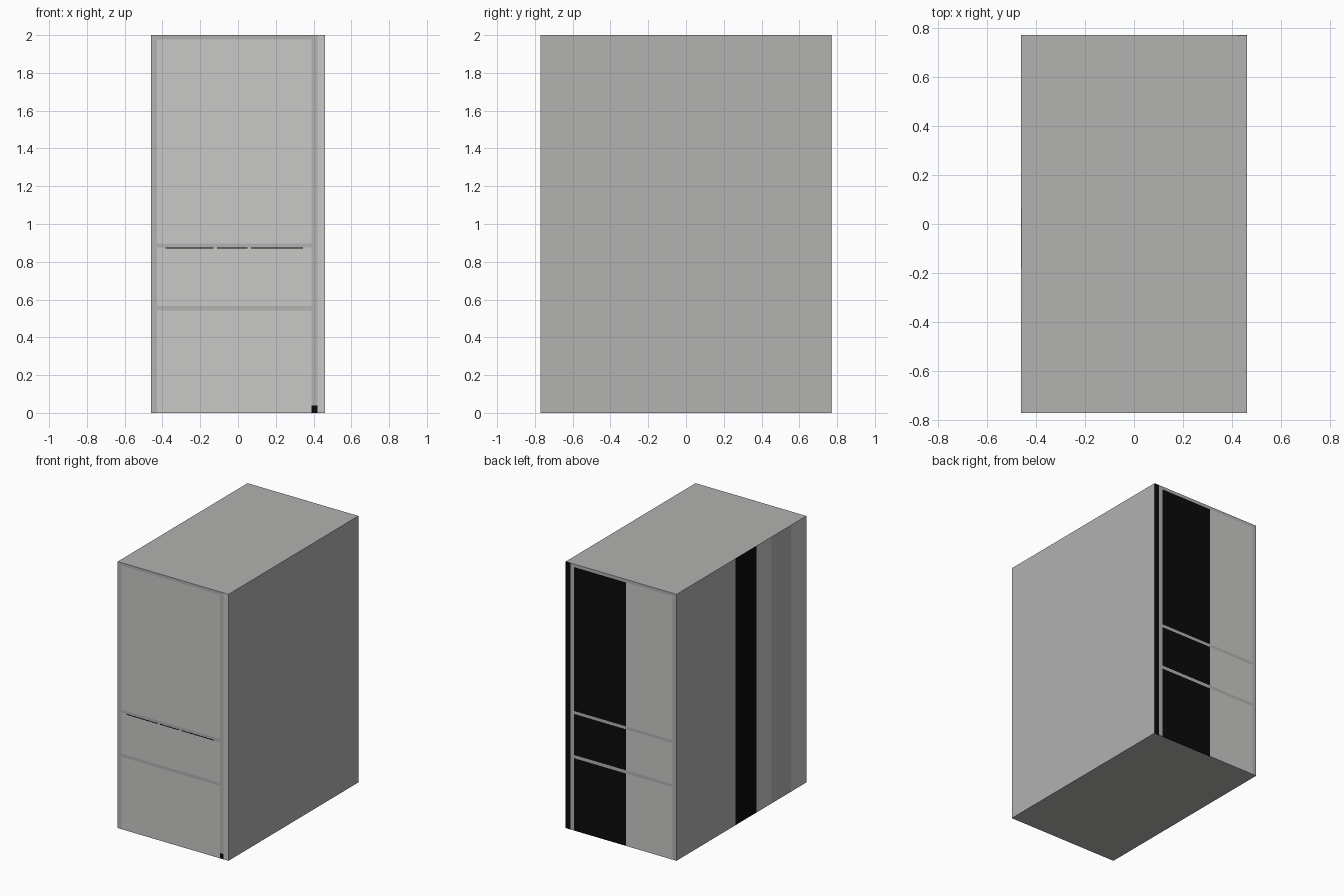
import bpy

if "Cube" in bpy.data.objects:
    bpy.data.objects.remove(bpy.data.objects["Cube"])


def material(name, r, g, b):
    m = bpy.data.materials.new(name)
    m.diffuse_color = (r, g, b, 1)
    m.use_nodes = True
    m.node_tree.nodes["Principled BSDF"].inputs["Base Color"].default_value = m.diffuse_color
    return m


GREY = material("mid grey", 0.445, 0.445, 0.44)
LIGHT = material("light grey", 0.58, 0.58, 0.565)
BLACK = material("black", 0.003, 0.003, 0.003)

W, D, H = 0.46, 0.77, 2.0   # half width, half depth, height
T = 0.002                   # facing plate thickness


def box(name, x0, x1, y0, y1, z0, z1, mat):
    v = [(x, y, z) for x in (x0, x1) for y in (y0, y1) for z in (z0, z1)]
    f = [(0, 1, 3, 2), (4, 6, 7, 5), (0, 4, 5, 1),
         (2, 3, 7, 6), (0, 2, 6, 4), (1, 5, 7, 3)]
    me = bpy.data.meshes.new(name)
    me.from_pydata(v, [], f)
    me.materials.append(mat)
    ob = bpy.data.objects.new(name, me)
    bpy.context.collection.objects.link(ob)
    return ob


# Carcass: the closed cabinet body, its board edges show between the panels
box("carcass", -W + T, W, -D + T, D - T, 0, H, GREY)


# Board edges on front and back: outer sides, divider, shelves, top
def face_plates(label, y0, y1):
    box(label + "_side_board", -W, -0.428, y0, y1, 0, H, GREY)
    box(label + "_divider", 0.39, 0.42, y0, y1, 0.04 if label == "front" else 0, H, GREY)
    for n, (z0, z1) in enumerate([(0.543, 0.567), (0.875, 0.897), (1.977, H)]):
        box(f"{label}_shelf_{n}", -0.428, 0.39, y0, y1, z0, z1, GREY)


face_plates("front", -D, -D + T)
face_plates("back", D - T, D)

# Infill panels between the shelves: light in front, half black behind
SPLIT = -0.04
for n, (z0, z1) in enumerate([(0, 0.543), (0.567, 0.875), (0.897, 1.977)]):
    box(f"front_panel_{n}", -0.428, 0.39, -D, -D + T, z0, z1, LIGHT)
    box(f"back_light_panel_{n}", -0.428, SPLIT, D - T, D, z0, z1, LIGHT)
    box(f"back_black_panel_{n}", SPLIT, 0.39, D - T, D, z0, z1, BLACK)

# Narrow right-hand column
box("front_column", 0.42, W, -D, -D + T, 0, H, LIGHT)
box("back_column", 0.42, W, D - T, D, 0, H, BLACK)

# Small dark foot of the divider and the shadow gap under the upper shelf
box("divider_foot", 0.39, 0.42, -D, -D + T, 0, 0.04, BLACK)
for n, (x0, x1) in enumerate([(-0.385, -0.13), (-0.11, 0.05), (0.07, 0.345)]):
    box(f"shelf_gap_{n}", x0, x1, -D - 0.0005, -D + T, 0.870, 0.876, BLACK)

# Left side strips, from back to front
strips = [(0.07, D - T, GREY), (-0.18, 0.07, BLACK), (-0.355, -0.18, LIGHT),
          (-0.59, -0.355, GREY), (-D + T, -0.59, LIGHT)]
for n, (y0, y1, mat) in enumerate(strips):
    box(f"left_strip_{n}", -W, -W + T, y0, y1, 0, H, mat)
